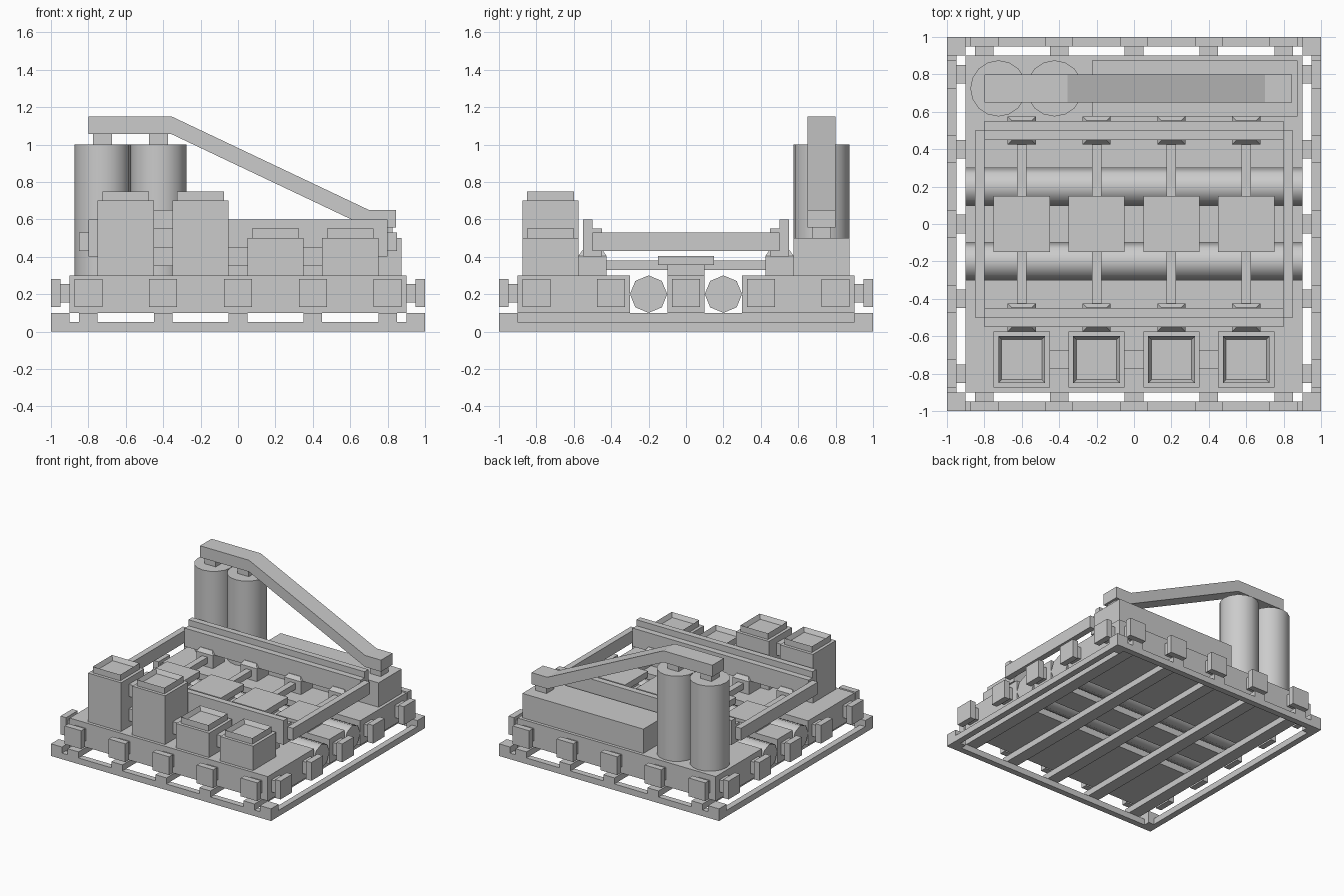
import bpy, bmesh
from math import pi

if "Cube" in bpy.data.objects:
    bpy.data.objects.remove(bpy.data.objects["Cube"])


def mesh_object(name, bm):
    bmesh.ops.recalc_face_normals(bm, faces=bm.faces)
    me = bpy.data.meshes.new(name)
    bm.to_mesh(me)
    bm.free()
    ob = bpy.data.objects.new(name, me)
    bpy.context.collection.objects.link(ob)
    return ob


def box(name, x0, x1, y0, y1, z0, z1):
    bm = bmesh.new()
    bmesh.ops.create_cube(bm, size=1)
    for v in bm.verts:
        v.co = (x1 if v.co.x > 0 else x0, y1 if v.co.y > 0 else y0, z1 if v.co.z > 0 else z0)
    return mesh_object(name, bm)


def cbox(name, x, y, hx, hy, z0, z1):
    return box(name, x - hx, x + hx, y - hy, y + hy, z0, z1)


def inset_top(ob, thickness, dz):
    # inset the top face and move it up or down
    bm = bmesh.new()
    bm.from_mesh(ob.data)
    bm.normal_update()
    top = max(bm.faces, key=lambda f: f.calc_center_median().z)
    bmesh.ops.inset_region(bm, faces=[top], thickness=thickness)
    for v in top.verts:
        v.co.z += dz
    bm.to_mesh(ob.data)
    bm.free()


def cylinder(name, sides, r, depth, loc, rot=(0, 0, 0)):
    bpy.ops.mesh.primitive_cylinder_add(vertices=sides, radius=r, depth=depth, location=loc, rotation=rot)
    ob = bpy.context.object
    ob.name = name
    bpy.ops.object.shade_smooth_by_angle(angle=pi / 3.5)
    return ob


GRID5 = [-0.8, -0.4, 0, 0.4, 0.8]
GRID4 = [-0.6, -0.2, 0.2, 0.6]

# Bottom frame: low bars, taller corner posts, cross beams
for s in (-1, 1):
    a, b = sorted((s * 0.95, s * 1.0))
    box("frame_bar_x", -0.9, 0.9, a, b, 0, 0.05)
    box("frame_bar_y", a, b, -0.9, 0.9, 0, 0.05)
    for t in (-1, 1):
        cbox("corner_post", s * 0.95, t * 0.95, 0.05, 0.05, 0, 0.1)
for x in GRID5:
    cbox("floor_beam", x, 0, 0.05, 1.0, 0.05, 0.1)

# Deck slabs and the two pipes in the gaps
for y0, y1 in ((-0.9, -0.3), (-0.1, 0.1), (0.3, 0.9)):
    box("deck_slab", -0.9, 0.9, y0, y1, 0.1, 0.3)
for y in (-0.2, 0.2):
    cylinder("long_pipe", 8, 0.1, 1.8, (0, y, 0.2), (0, pi / 2, 0))

# Bumper blocks on stalks around the edge
for p in GRID5:
    for s in (-1, 1):
        cbox("bumper_stalk_y", p, s * 0.925, 0.05, 0.025, 0.155, 0.255)
        cbox("bumper_block_y", p, s * 0.975, 0.075, 0.025, 0.13, 0.28)
        cbox("bumper_stalk_x", s * 0.925, p, 0.025, 0.05, 0.155, 0.255)
        cbox("bumper_block_x", s * 0.975, p, 0.025, 0.075, 0.13, 0.28)

# Central plates, their pedestals, arms and bevelled wall supports
for x in GRID4:
    cbox("plate_pedestal", x, 0, 0.1, 0.1, 0.3, 0.355)
    cbox("centre_plate", x, 0, 0.15, 0.15, 0.355, 0.405)
    cbox("plate_arm", x, 0, 0.025, 0.43, 0.33, 0.38)
    for s in (-1, 1):
        ob = cbox("wall_support", x, s * 0.5, 0.075, 0.075, 0.3, 0.405)
        inset_top(ob, 0.03, 0.03)

# Stepped long walls and end rails
for s in (-1, 1):
    cbox("outer_wall", 0, s * 0.525, 0.8, 0.025, 0.4, 0.6)
    cbox("inner_wall", 0, s * 0.475, 0.8, 0.025, 0.4, 0.55)
    cbox("end_rail", s * 0.825, 0, 0.025, 0.5, 0.43, 0.53)

# Front towers with recessed caps
for x, z in zip(GRID4, (0.7, 0.7, 0.5, 0.5)):
    cbox("tower", x, -0.725, 0.15, 0.15, 0.3, z)
    cap = cbox("tower_cap", x, -0.725, 0.125, 0.125, z, z + 0.05)
    inset_top(cap, 0.025, -0.035)
for x, z in ((-0.4, 0.35), (-0.4, 0.55), (0, 0.35), (0.4, 0.35)):
    cbox("tower_link", x, -0.725, 0.05, 0.05, z, z + 0.1)

# Rear housing and tanks
box("rear_housing", -0.225, 0.875, 0.575, 0.875, 0.3, 0.5)
for x in (-0.725, -0.425):
    cylinder("tank", 16, 0.15, 0.7, (x, 0.725, 0.65))
    cbox("tank_neck", x, 0.725, 0.05, 0.05, 1.0, 1.055)
cbox("housing_neck", 0.775, 0.725, 0.05, 0.05, 0.5, 0.555)

# Sloping duct from the tanks to the housing
path = [(-0.8, 1.15), (-0.355, 1.15), (0.7, 0.65), (0.845, 0.65)]
profile = path + [(x, z - 0.095) for x, z in reversed(path)]
bm = bmesh.new()
f = bm.faces.new([bm.verts.new((x, 0.65, z)) for x, z in profile])
ext = bmesh.ops.extrude_face_region(bm, geom=[f])
for v in ext["geom"]:
    if isinstance(v, bmesh.types.BMVert):
        v.co.y = 0.8
mesh_object("duct", bm)
